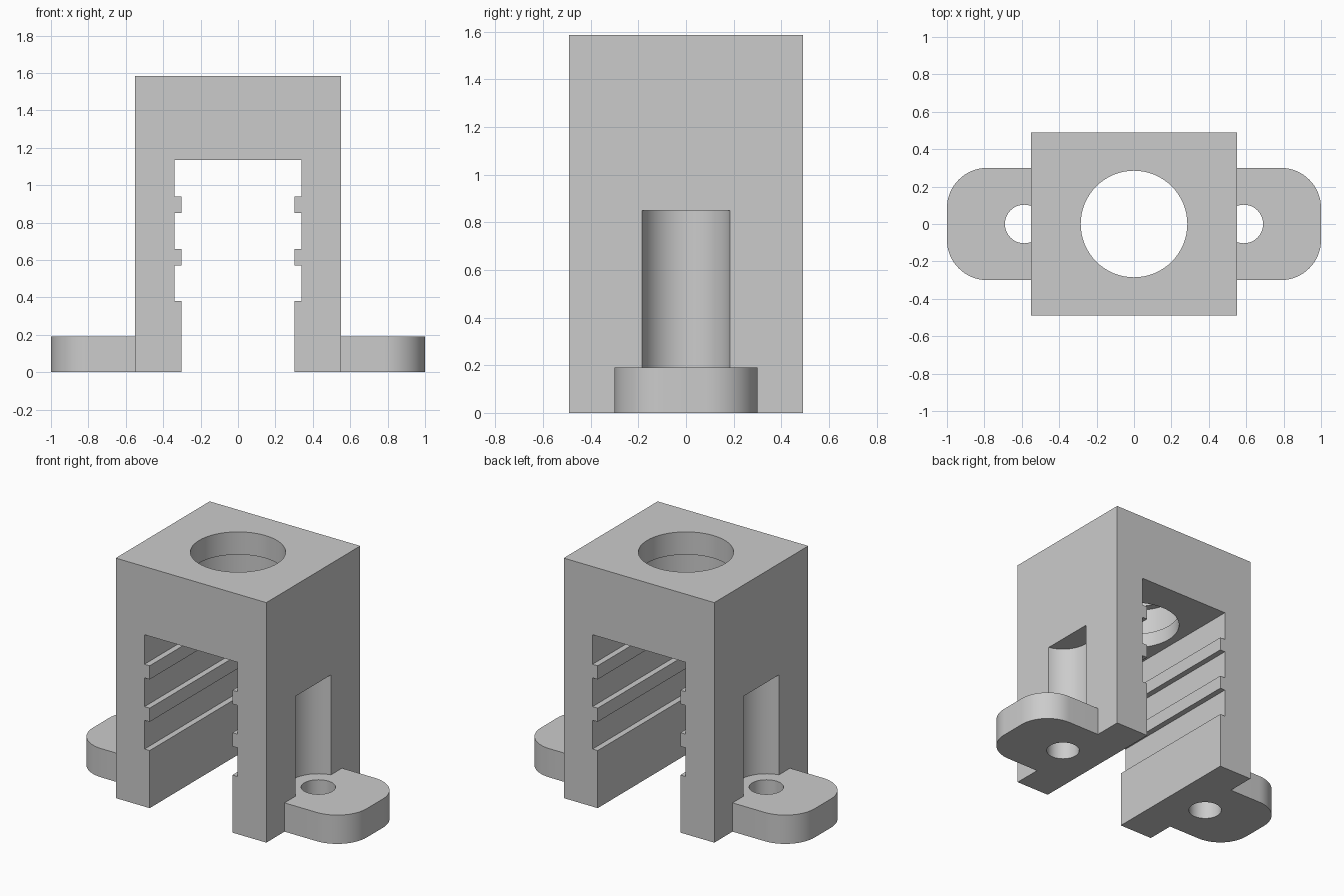
import bpy, bmesh, math
from mathutils import Matrix

cube = bpy.data.objects.get("Cube")
if cube:
    bpy.data.objects.remove(cube, do_unlink=True)

grey = bpy.data.materials.new("plain_grey")
grey.use_nodes = True
grey.diffuse_color = (0.6, 0.6, 0.6, 1)
grey.node_tree.nodes["Principled BSDF"].inputs["Base Color"].default_value = (0.6, 0.6, 0.6, 1)


def make_object(name, bm):
    bmesh.ops.recalc_face_normals(bm, faces=bm.faces)
    mesh = bpy.data.meshes.new(name)
    bm.to_mesh(mesh)
    bm.free()
    mesh.materials.append(grey)
    obj = bpy.data.objects.new(name, mesh)
    bpy.context.collection.objects.link(obj)
    return obj


def prism(name, points, direction):
    """Extrude a closed 3D outline along a vector."""
    bm = bmesh.new()
    face = bm.faces.new([bm.verts.new(p) for p in points])
    ext = bmesh.ops.extrude_face_region(bm, geom=[face])
    verts = [v for v in ext["geom"] if isinstance(v, bmesh.types.BMVert)]
    bmesh.ops.translate(bm, verts=verts, vec=direction)
    return make_object(name, bm)


def cylinder(name, x, radius, z0, z1):
    bm = bmesh.new()
    bmesh.ops.create_cone(bm, cap_ends=True, segments=64, radius1=radius, radius2=radius,
                          depth=z1 - z0, matrix=Matrix.Translation((x, 0, (z0 + z1) / 2)))
    return make_object(name, bm)


def combine(target, tool, operation):
    """Apply a boolean and discard the tool."""
    tool.hide_render = True
    mod = target.modifiers.new(operation.lower(), "BOOLEAN")
    mod.operation = operation
    mod.solver = "EXACT"
    mod.object = tool
    bpy.ops.object.select_all(action="DESELECT")
    bpy.context.view_layer.objects.active = target
    target.select_set(True)
    bpy.ops.object.modifier_apply(modifier=mod.name)
    bpy.data.objects.remove(tool, do_unlink=True)


# Arch-shaped housing with stepped rails on the inner walls
HALF_W, HALF_D, HEIGHT, TAB_H = 0.55, 0.49, 1.585, 0.19
RAIL, WALL = 0.302, 0.34
inner = [(RAIL, 0)]
for low, high in ((0.38, 0.57), (0.66, 0.85), (0.94, 1.135)):
    inner += [(RAIL, low), (WALL, low), (WALL, high)]
    if high < 1:
        inner.append((RAIL, high))
half = [(HALF_W, HEIGHT), (HALF_W, 0)] + inner
outline = half + [(-x, z) for x, z in reversed(half)]
housing = prism("bracket_housing", [(x, -HALF_D, z) for x, z in outline], (0, 2 * HALF_D, 0))

# Rounded mounting tabs with a screwdriver pocket and a screw hole
TAB_Y, CORNER, HOLE_X = 0.30, 0.215, 0.587
for side in (1, -1):
    edge = [(0.45, -TAB_Y)]
    for sign, start in ((-1, -90), (1, 0)):
        for i in range(17):
            a = math.radians(start + 90 * i / 16)
            edge.append((1 - CORNER + CORNER * math.cos(a),
                         sign * (TAB_Y - CORNER) + CORNER * math.sin(a)))
    edge.append((0.45, TAB_Y))
    tab = prism("mounting_tab", [(side * x, y, 0) for x, y in edge], (0, 0, TAB_H))
    combine(housing, tab, "UNION")
    combine(housing, cylinder("pocket_cutter", side * HOLE_X, 0.188, TAB_H, 0.85), "DIFFERENCE")
    combine(housing, cylinder("screw_cutter", side * HOLE_X, 0.103, -0.1, 0.3), "DIFFERENCE")

# Vertical bore through the roof with a wider ring groove inside
combine(housing, cylinder("bore_cutter", 0, 0.285, 1.0, 1.7), "DIFFERENCE")
combine(housing, cylinder("groove_cutter", 0, 0.335, 1.235, 1.435), "DIFFERENCE")

# Smooth the round walls, keep edges crisp
bpy.ops.object.select_all(action="DESELECT")
bpy.context.view_layer.objects.active = housing
housing.select_set(True)
bpy.ops.object.shade_smooth_by_angle(angle=math.radians(30))
